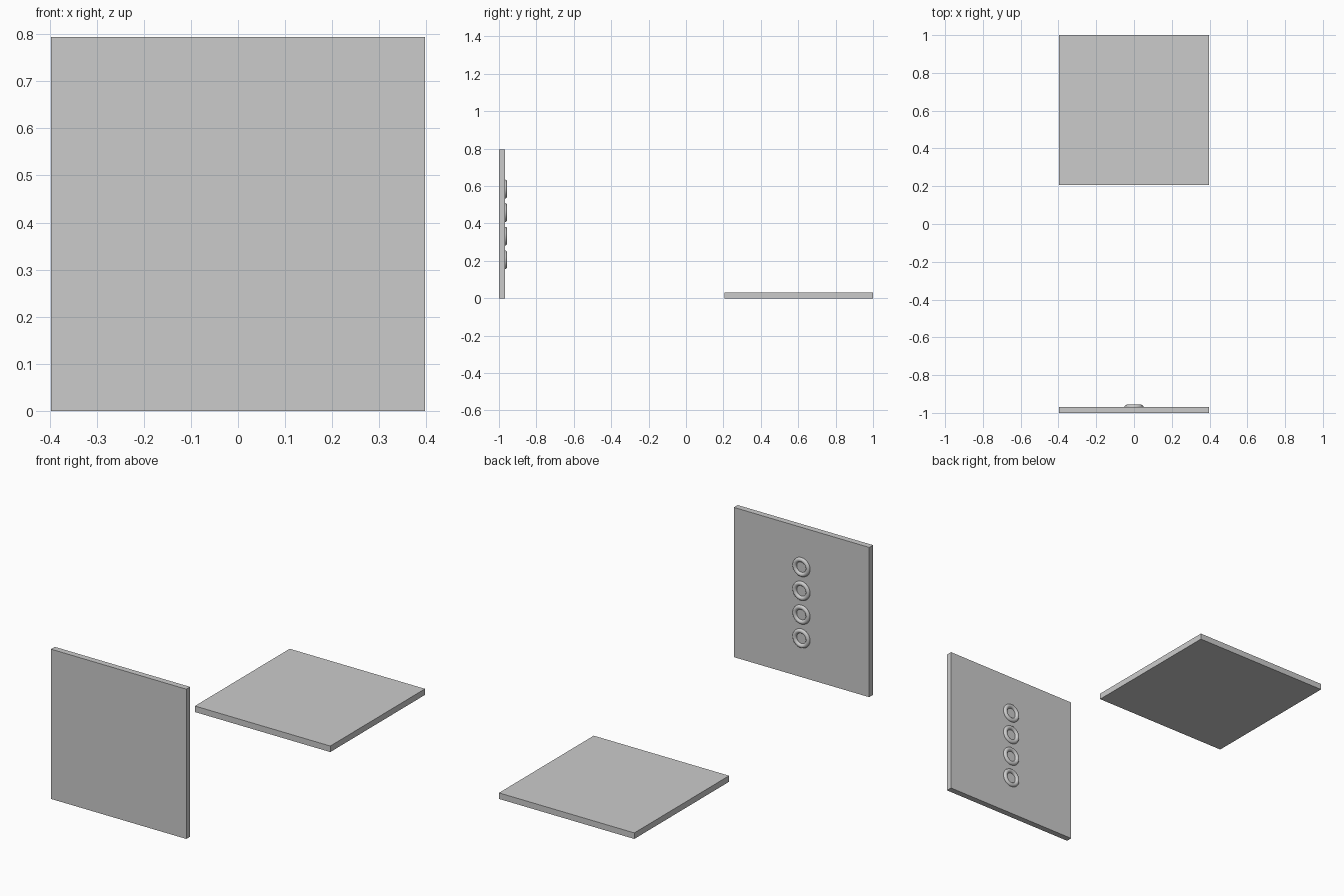
import bpy
from math import radians

if "Cube" in bpy.data.objects:
    bpy.data.objects.remove(bpy.data.objects["Cube"])


def slab(name, centre, size):
    bpy.ops.mesh.primitive_cube_add(size=1, location=centre)
    ob = bpy.context.object
    ob.name = name
    ob.scale = size
    bpy.ops.object.transform_apply(location=False, rotation=False, scale=True)
    return ob


# Upright panel and flat panel
slab("upright_panel", (0, -0.984, 0.397), (0.794, 0.032, 0.794))
slab("floor_panel", (0, 0.603, 0.016), (0.794, 0.794, 0.032))

# Column of raised rings, half sunk into the back of the upright panel
for i in range(4):
    bpy.ops.mesh.primitive_torus_add(
        major_radius=0.039, minor_radius=0.0115,
        major_segments=32, minor_segments=12,
        location=(0, -0.968, 0.206 + 0.126 * i),
        rotation=(radians(90), 0, 0))
    ring = bpy.context.object
    ring.name = f"ring_{i + 1}"
    bpy.ops.object.shade_smooth_by_angle(angle=radians(40))
